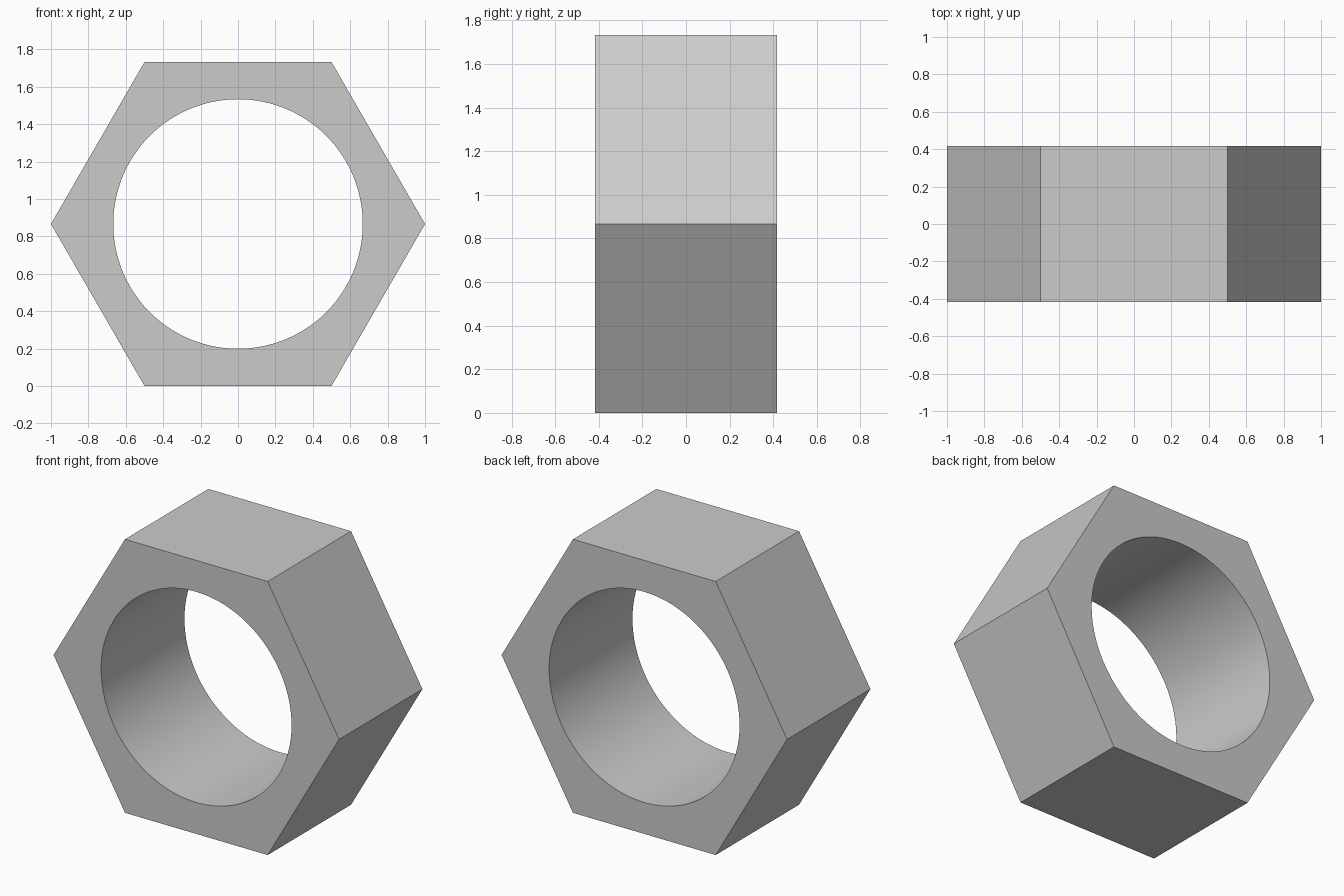
import bpy, bmesh
from math import sin, cos, tau, sqrt, radians

if "Cube" in bpy.data.objects:
    bpy.data.objects.remove(bpy.data.objects["Cube"])

OUTER_R, HOLE_R, HALF_DEPTH = 1.0, 0.667, 0.417
SIDES, STEPS = 6, 20                # hexagon sides, hole segments per side
CENTRE_Z = OUTER_R * sqrt(3) / 2    # rests on a flat side

bm = bmesh.new()


def ring(radius, count, y):
    return [bm.verts.new((radius * cos(tau * i / count), y,
                          CENTRE_Z + radius * sin(tau * i / count)))
            for i in range(count)]


def wall(a, b):
    n = len(a)
    return [bm.faces.new((a[i], a[(i + 1) % n], b[(i + 1) % n], b[i]))
            for i in range(n)]


# Front and back faces: one panel per hexagon side, following the hole's arc
rings = []
for y in (-HALF_DEPTH, HALF_DEPTH):
    outer = ring(OUTER_R, SIDES, y)
    hole = ring(HOLE_R, SIDES * STEPS, y)
    for s in range(SIDES):
        arc = [hole[(s * STEPS + k) % len(hole)] for k in range(STEPS + 1)]
        bm.faces.new([outer[(s + 1) % SIDES], outer[s]] + arc)
    rings.append((outer, hole))

# Outer flats and the bore
wall(rings[0][0], rings[1][0])
wall(rings[0][1], rings[1][1])
bmesh.ops.recalc_face_normals(bm, faces=bm.faces)

mesh = bpy.data.meshes.new("hex_nut")
bm.to_mesh(mesh)
bm.free()
nut = bpy.data.objects.new("hex_nut", mesh)
bpy.context.collection.objects.link(nut)

# Smooth bore, sharp outer edges
bpy.context.view_layer.objects.active = nut
nut.select_set(True)
bpy.ops.object.shade_smooth_by_angle(angle=radians(30))
